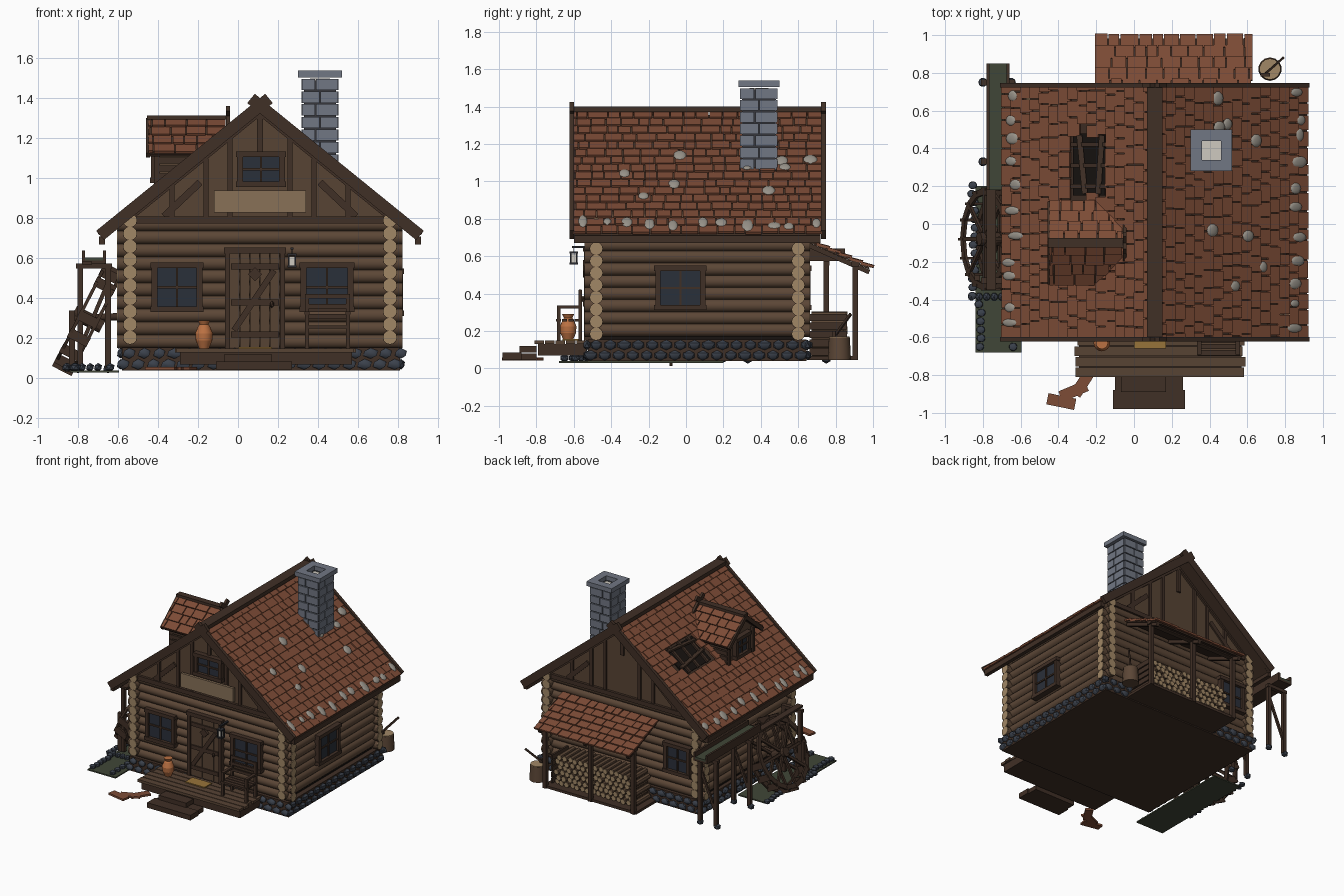
import bpy, bmesh, math, random
from math import pi, sin, cos
from mathutils import Vector as V, Matrix as M

if "Cube" in bpy.data.objects:
    bpy.data.objects.remove(bpy.data.objects["Cube"])
random.seed(4)
rnd = random.uniform
COL = dict(log=(92, 72, 57), dark=(66, 51, 42), plank=(88, 69, 55), tile=(124, 77, 57), end=(160, 134, 102),
           stone=(62, 68, 78), brick=(112, 118, 130), mortar=(58, 58, 62), glass=(46, 51, 60), sign=(135, 112, 88),
           clay=(185, 112, 68), mat=(150, 115, 60), lichen=(150, 145, 136), water=(66, 72, 58), black=(30, 26, 24),
           metal=(48, 48, 52), pale=(205, 200, 190))

def material(key):
    m = bpy.data.materials.get(key) or bpy.data.materials.new(key)
    m.diffuse_color = [(c / 255) ** 2.2 for c in COL[key]] + [1]
    m.use_nodes = True
    m.node_tree.nodes["Principled BSDF"].inputs["Base Color"].default_value = m.diffuse_color
    return m

class Part:
    """Collects primitives in one bmesh; T places local geometry in the world."""
    def __init__(s, name, key, smooth=False, T=M()):
        s.name, s.key, s.smooth, s.T, s.bm = name, key, smooth, T, bmesh.new()
    def cube(s, m):
        bmesh.ops.create_cube(s.bm, size=1, matrix=s.T @ m)
    def box(s, x0, x1, y0, y1, z0, z1):
        s.cube(M.Translation(((x0 + x1) / 2, (y0 + y1) / 2, (z0 + z1) / 2)) @ M.Diagonal((x1 - x0, y1 - y0, z1 - z0, 1)))
    def along(s, p, q):
        p, q = V(p), V(q)
        return M.Translation((p + q) / 2) @ (q - p).to_track_quat('Z', 'Y').to_matrix().to_4x4(), (q - p).length
    def beam(s, p, q, w, h):
        m, l = s.along(p, q)
        s.cube(m @ M.Diagonal((w, h, l, 1)))
    def cyl(s, p, q, r, r2=None, n=12):
        m, l = s.along(p, q)
        bmesh.ops.create_cone(s.bm, cap_ends=True, segments=n, radius1=r, radius2=r if r2 is None else r2, depth=l, matrix=s.T @ m)
    def blob(s, c, size, rot=M(), sub=1):
        bmesh.ops.create_icosphere(s.bm, subdivisions=sub, radius=1, matrix=s.T @ M.Translation(c) @ rot @ M.Diagonal((*size, 1)))
    def prism(s, pts, y0, y1):
        a = [s.bm.verts.new(s.T @ V((x, y0, z))) for x, z in pts]
        b = [s.bm.verts.new(s.T @ V((x, y1, z))) for x, z in pts]
        s.bm.faces.new(a); s.bm.faces.new(b[::-1])
        for i in range(len(a)):
            s.bm.faces.new((a[i - 1], b[i - 1], b[i], a[i]))
    def done(s):
        bmesh.ops.recalc_face_normals(s.bm, faces=s.bm.faces)
        me = bpy.data.meshes.new(s.name)
        s.bm.to_mesh(me); s.bm.free()
        me.materials.append(material(s.key))
        if s.smooth:
            me.shade_smooth()
            me.set_sharp_from_angle(angle=math.radians(40))
        bpy.context.collection.objects.link(bpy.data.objects.new(s.name, me))

def tiles(part, O, u, v, L, S, rows, skip=lambda c: False):
    O, u, v = V(O), V(u).normalized(), V(v).normalized()
    n = u.cross(v)
    if n.z < 0:
        O, u, n = O + u * L, -u, -n
    R, h = M((u, v, n)).transposed().to_4x4(), S / rows
    for r in range(rows):
        a = 0
        while a < L - .005:
            w = min(rnd(.055, .11), L - a)
            c = O + u * (a + w / 2) + v * ((r + .5) * h)
            if not skip(c):
                part.cube(M.Translation(c + n * rnd(0, .005)) @ R @ M.Rotation(.14, 4, 'X') @ M.Diagonal((w - .006, h * 1.12, .014, 1)))
            a += w

# stone foundation
p = Part('foundation_core', 'dark'); p.box(-.58, .81, -.525, .645, .04, .155); p.done()
p = Part('foundation_stones', 'stone', True)
for row, z in enumerate((.07, .125)):
    for i in range(19):
        for y in (-.53, .65):
            p.blob((-.575 + (i + row * .4) * .0755, y, z), (.038 * rnd(.85, 1.1), .022, .027))
    for i in range(16):
        for x in (-.585, .815):
            p.blob((x, -.51 + (i + row * .4) * .075, z), (.022, .038 * rnd(.85, 1.1), .027))
p.done()

# log walls with pale end grain
logs, ends = Part('wall_logs', 'log', True), Part('log_ends', 'end', True)
def log(a, b, r):
    a, b = V(a), V(b)
    d = (b - a).normalized() * .004
    logs.cyl(a, b, r); ends.cyl(a - d, a, r * .93); ends.cyl(b, b + d, r * .93)
for i in range(10):
    z = .185 + i * .065
    for y in (-.48, .6):
        log((-.6, y, z), (.82, y, z), .036)
    for x in (-.54, .76):
        log((x, -.54, z + .02), (x, .66, z + .02), .036)
logs.done(); ends.done()
p = Part('wall_chinking', 'black'); p.box(-.55, .77, -.49, .61, .15, .79); p.done()

# timber gables with boards and braces
wall, tim = Part('gable_walls', 'plank'), Part('gable_timbers', 'dark')
for y, o in ((-.49, -1), (.61, 1)):
    wall.prism([(-.58, .78), (.8, .78), (.8, .80), (.11, 1.35), (-.58, .80)], y - .02, y + .02)
    f = y + o * .022
    tim.box(-.6, .82, f - .018, f + .018, .775, .81)
    for k in (-1, 1):
        for d, top in ((.15, 1.2), (.27, 1.1), (.44, .97)):
            tim.box(.11 + k * d - .012, .11 + k * d + .012, f - .012, f + .012, .8, top)
        tim.beam((.11 + k * .48, f, .81), (.11 + k * .3, f, .98), .02, .035)
        tim.beam((.11, f, 1.33), (.11 + k * .68, f, .78), .03, .03)
    tim.box(.095, .125, f - .012, f + .012, 1.12, 1.32)
wall.done(); tim.done()

# main roof: deck, shingles with a hole, barge boards, ridge, eaves
deck, shin, trim, moss = Part('roof_deck', 'dark'), Part('roof_shingles', 'tile'), Part('roof_trim', 'dark'), Part('lichen_patches', 'lichen', True)
hole = lambda c: -.32 < c.x < -.15 and .15 < c.y < .48
for k in (-1, 1):
    d = V((k * .81, 0, -.66)).normalized()
    e = V((.11, 0, 1.355)) + d * 1.02
    deck.beam((.11, .06, 1.345), (e.x, .06, e.z - .01), 1.32, .022)
    tiles(shin, (.11, -.605, 1.375), (0, 1, 0), d, 1.335, 1.035, 16, hole)
    for y in (-.61, .735):
        trim.beam((.11 - k * .045, y, 1.40), (.11 + k * .8, y, .715), .025, .06)
    trim.box(e.x - .015, e.x + .015, -.6, .72, e.z - .04, e.z)
    R = V((k * .66, 0, .81)).to_track_quat('Z', 'Y').to_matrix().to_4x4()
    spots = [(rnd(.25, .92), rnd(-.55, .68)) for _ in range(11 if k > 0 else 6)] + [(rnd(.95, 1.0), -.55 + i * .125 + rnd(-.03, .03)) for i in range(11)]
    for s, y in spots:
        c = V((.11, y, 1.39)) + d * s
        if not (k < 0 and s < .9 and -.36 < y < .5):
            moss.blob(c, (rnd(.02, .035), rnd(.025, .055), .008) if s > .94 else (rnd(.025, .045), rnd(.025, .04), .01), R, 2)
trim.box(.07, .15, -.62, .745, 1.37, 1.40)
for part in (deck, shin, trim, moss): part.done()
p = Part('roof_hole', 'black'); p.beam((-.15, .315, 1.152), (-.32, .315, 1.013), .33, .012); p.done()
p = Part('hole_rafters', 'dark')
for y in (.2, .31, .42):
    p.beam((-.14, y, 1.172), (-.33, y, 1.018), .022, .02)
for x, t in ((-.19, .02), (-.26, -.03)):
    z = 1.375 + (x - .11) * .815 + .012
    p.beam((x, .16, z), (x + t, .47, z + t * .8), .03, .014)
p.done()

# dormer facing -x
p = Part('dormer_walls', 'plank', T=M.Translation((0, -.1, 0)) @ M.Rotation(pi / 2, 4, 'Z'))
p.prism([(-.155, .93), (.155, .93), (.155, 1.15), (0, 1.285), (-.155, 1.15)], .1, .4)
p.done()
p, sh = Part('dormer_timbers', 'dark'), Part('dormer_shingles', 'tile')
for i in range(5):
    for y in (-.262, .062):
        p.box(-.41, -.1, y - .01, y + .01, .955 + i * .04, .985 + i * .04)
for k in (-1, 1):
    p.beam((-.255, -.1, 1.285), (-.255, -.1 + k * .21, 1.115), .38, .016)
    tiles(sh, (-.45, -.1, 1.3), (1, 0, 0), (0, k * .21, -.17), .39, .275, 4)
    p.beam((-.05, -.1 - k * .045, 1.35), (-.05, -.1 + k * .21, 1.13), .018, .035)
    p.beam((-.45, -.1, 1.29), (-.45, -.1 + k * .21, 1.115), .018, .03)
    p.box(-.42, -.39, -.1 + k * .15 - .015, -.1 + k * .15 + .015, .93, 1.15)
p.box(-.455, -.05, -.125, -.075, 1.295, 1.315)
p.done(); sh.done()

# brick chimney with hollow cap
p = Part('chimney_core', 'mortar'); p.box(.33, .49, .3, .48, 1.0, 1.49); p.done()
p = Part('chimney_flue', 'pale'); p.box(.36, .46, .34, .44, 1.48, 1.5); p.done()
p = Part('chimney_bricks', 'brick')
for r in range(8):
    z, s = 1.0 + r * .063, .045 if r % 2 else 0
    for lo, hi in ((0, .09 - s / 2), (.09 - s / 2, .18)):
        for k in (0, 1):
            p.box(.32 + lo + .003, .32 + hi - .003, *((.29, .32) if k else (.46, .49)), z, z + .056)
            p.box(*((.318, .345) if k else (.475, .502)), .3 + lo + .003, .3 + hi - .003, z, z + .056)
for b in ((.3, .36, .28, .5), (.46, .52, .28, .5), (.36, .46, .28, .34), (.36, .46, .44, .5)):
    p.box(*b, 1.505, 1.54)
p.done()

# windows: local x across, z up, -y outwards
def window(name, pos, w, h, turn=0):
    T = M.Translation(pos) @ M.Rotation(turn, 4, 'Z')
    f, g = Part(name + '_frame', 'dark', T=T), Part(name + '_glass', 'glass', T=T)
    g.box(-w / 2, w / 2, -.012, .03, -h / 2, h / 2)
    for k in (-1, 1):
        f.box(k * w / 2 - .014, k * w / 2 + .014, -.03, .03, -h / 2, h / 2)
        f.box(-w / 2 - .02, w / 2 + .02, -.036, .03, k * h / 2 - .014, k * h / 2 + .014)
    f.box(-.006, .006, -.02, .01, -h / 2, h / 2); f.box(-w / 2, w / 2, -.02, .01, -.006, .006)
    f.done(); g.done()
window('left_window', (-.305, -.515, .455), .225, .22)
window('right_window', (.445, -.515, .455), .235, .22)
window('attic_window', (.115, -.515, 1.045), .21, .15)
window('side_window', (.795, -.03, .43), .24, .21, pi / 2)
window('back_window', (-.38, .635, .43), .2, .21, pi)
window('dormer_window', (-.405, -.1, 1.06), .15, .14, -pi / 2)

# door, sign, lantern
p = Part('door_planks', 'plank')
for i in range(5):
    p.box(-.04 + i * .05, .007 + i * .05, -.53, -.48, .155, .63)
p.done()
p = Part('door_frame_and_braces', 'dark')
p.box(-.065, -.04, -.545, -.48, .15, .65); p.box(.21, .235, -.545, -.48, .15, .65); p.box(-.07, .24, -.55, -.48, .625, .655)
for z in (.22, .38, .56):
    p.box(-.035, .205, -.54, -.52, z - .015, z + .015)
p.beam((-.02, -.535, .24), (.18, -.535, .54), .015, .03)
p.cube(M.Translation((.085, -.54, .52)) @ M.Rotation(pi / 4, 4, 'Y') @ M.Diagonal((.05, .02, .05, 1)))
p.blob((.17, -.55, .37), (.012, .012, .018))
p.done()
p = Part('sign_board', 'sign'); p.box(-.12, .34, -.545, -.525, .83, .94); p.done()
p = Part('lantern_frame', 'metal')
p.box(.262, .278, -.61, -.5, .645, .655); p.box(.268, .272, -.602, -.598, .62, .65)
for z in (.555, .615): p.box(.248, .292, -.622, -.578, z, z + .01)
for x in (.253, .287):
    for y in (-.617, -.583): p.box(x - .004, x + .004, y - .004, y + .004, .56, .62)
p.done()
p = Part('lantern_pane', 'pale'); p.box(.258, .282, -.612, -.588, .565, .61); p.done()

# porch deck, steps, fallen boards, mat, pot, chair
p = Part('porch_deck', 'plank')
for i in range(5):
    p.box(-.31 + rnd(-.01, .01), .58 + rnd(-.01, .01), -.81 + i * .056, -.76 + i * .056, .13, .15)
p.done()
p = Part('porch_base_and_steps', 'dark')
p.box(-.29, .57, -.79, -.53, .07, .13)
p.box(-.11, .27, -.98, -.88, .045, .085); p.box(-.1, .26, -.9, -.8, .045, .08); p.box(-.07, .17, -.89, -.8, .085, .12)
p.done()
p = Part('fallen_boards', 'tile')
for x, y, a in ((-.385, -.94, -.2), (-.32, -.885, .4), (-.27, -.84, 1.0)):
    p.cube(M.Translation((x, y, .05)) @ M.Rotation(a, 4, 'Z') @ M.Diagonal((.15, .06, .015, 1)))
p.done()
p = Part('door_mat', 'mat'); p.box(0, .17, -.66, -.57, .15, .158); p.done()
p = Part('clay_pot', 'clay', True)
prof = [(.025, .15), (.042, .19), (.044, .225), (.03, .26), (.022, .27), (.032, .29)]
for (r0, z0), (r1, z1) in zip(prof, prof[1:]):
    p.cyl((-.17, -.63, z0), (-.17, -.63, z1), r0, r1, 16)
p.done()
p = Part('porch_chair', 'dark')
for x in (.345, .55):
    p.box(x - .01, x + .01, -.575, -.555, .15, .42); p.box(x - .01, x + .01, -.69, -.67, .15, .33); p.box(x - .012, x + .012, -.69, -.56, .32, .335)
for i in range(4): p.box(.335, .56, -.695 + i * .033, -.668 + i * .033, .25, .265)
for z in (.3, .35, .4): p.box(.335, .56, -.573, -.56, z, z + .022)
p.done()

# back lean-to with firewood
p, sh = Part('lean_to_frame', 'dark'), Part('lean_to_shingles', 'tile')
p.box(-.2, .61, .65, .91, .045, .065)
for x in (-.175, .2, .595):
    p.box(x - .015, x + .015, .89, .92, .045, .56); p.beam((x, .64, .665), (x, .98, .515), .025, .025)
p.box(-.2, .62, .885, .925, .545, .57)
p.beam((.21, .65, .68), (.21, .98, .535), .82, .01)
tiles(sh, (-.21, .645, .69), (1, 0, 0), (0, .35, -.15), .84, .385, 6)
for i in range(5): p.box(.565, .58, .66, .86, .07 + i * .046, .108 + i * .046)
p.done(); sh.done()
w, e = Part('firewood', 'log', True), Part('firewood_ends', 'end', True)
for r in range(6):
    for i in range(16 - r % 2):
        x, y, z = -.14 + (i + r % 2 * .5) * .045, .85 + rnd(-.015, .01), .088 + r * .039
        w.cyl((x, .67, z), (x, y, z), .022, n=8); e.cyl((x, y, z), (x, y + .004, z), .02, n=8)
w.done(); e.done()
p = Part('chopping_stump', 'log', True); p.cyl((.72, .82, .045), (.72, .82, .165), .062, .056, 14); p.done()
p = Part('stump_top', 'end'); p.cyl((.72, .82, .165), (.72, .82, .17), .055, n=14); p.done()
p = Part('axe', 'dark'); p.beam((.7, .8, .18), (.79, .88, .29), .012, .014); p.box(.67, .72, .78, .8, .155, .2); p.done()

# stream bed, bank stones
p = Part('stream', 'water'); p.box(-.84, -.595, -.68, .2, .03, .04); p.done()
p = Part('bank_stones', 'stone', True)
for i in range(20): p.blob((-.85 + (.035 if i < 6 else 0) + rnd(-.01, .01), -.65 + i * .045, .055), (.026, .024, .022))
for i in range(5): p.blob((-.64, -.65 + i * .06, .055), (.025, .025, .022)); p.blob((-.86 + i * .04, -.385, .055), (.022, .024, .022))
for y in (.75, .33):
    for x in (-.8, -.65): p.blob((x, y, .05), (.027, .027, .025))
p.done()

# raised flume on trestles
p = Part('flume', 'dark')
p.box(-.77, -.67, .18, .85, .575, .59); p.box(-.78, -.765, .18, .85, .575, .64); p.box(-.675, -.66, .18, .85, .575, .64)
for y in (.75, .33, -.3):
    for x in (-.79, -.65): p.box(x - .014, x + .014, y - .014, y + .014, .05, .57)
    p.box(-.81, -.63, y - .016, y + .016, .55, .575); p.beam((-.79, y, .15), (-.65, y, .48), .015, .02)
p.box(-.78, -.73, -.35, .18, .57, .585); p.box(-.845, -.815, -.3, -.27, .04, .34)
p.done()
p = Part('flume_water', 'water'); p.box(-.765, -.675, .18, .85, .59, .605); p.done()

# tilted broken water wheel
p = Part('water_wheel', 'dark', T=M.Translation((-.75, -.08, .295)) @ M.Rotation(math.radians(27), 4, 'Y'))
at = lambda x, r, i, n: (x, r * sin(2 * pi * i / n), -r * cos(2 * pi * i / n))
for x in (-.045, .045):
    for i in range(16): p.beam(at(x, .255, i, 16), at(x, .255, i + 1.1, 16), .016, .035)
    for i in range(8): p.beam(at(x, .02, i, 8), at(x, .25, i, 8), .016, .02)
for i in range(16):
    if i not in (5, 6, 11): p.beam(at(-.055, .265, i, 16), at(.055, .265, i, 16), .014, .05)
p.cyl((-.08, 0, 0), (.08, 0, 0), .035)
p.done()
p = Part('wheel_axle', 'dark', True); p.cyl((-.83, -.1, .3), (-.56, -.06, .31), .018); p.done()
